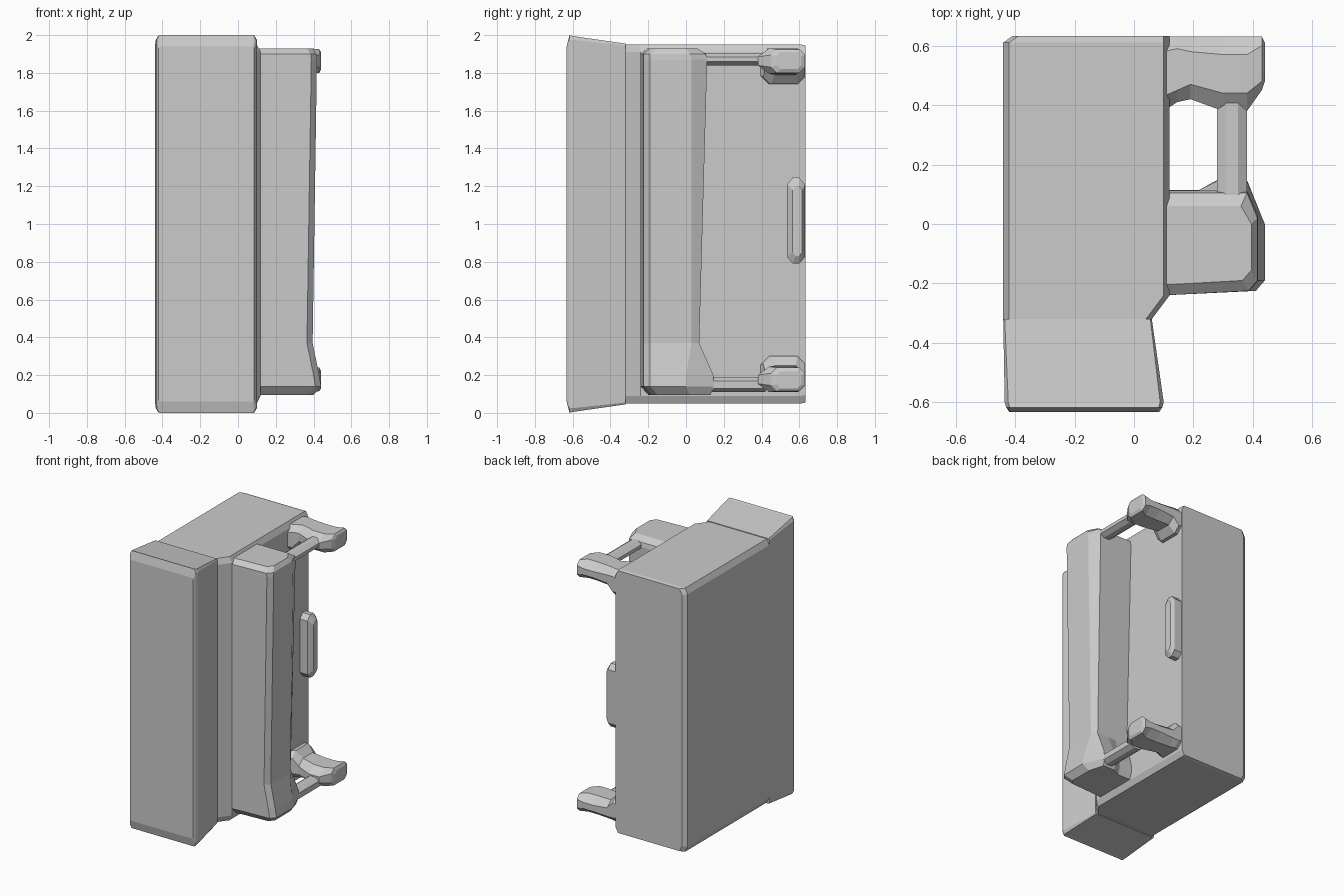
import bpy, bmesh
from mathutils import Vector


def loft(name, rings):
    """Solid through a list of equal-length point rings, capped at both ends."""
    bm = bmesh.new()
    vs = [[bm.verts.new(Vector(p)) for p in r] for r in rings]
    n = len(vs[0])
    for a, b in zip(vs, vs[1:]):
        for i in range(n):
            j = (i + 1) % n
            bm.faces.new((a[i], a[j], b[j], b[i]))
    bm.faces.new(vs[0])
    bm.faces.new(vs[-1])
    bmesh.ops.recalc_face_normals(bm, faces=bm.faces)
    me = bpy.data.meshes.new(name)
    bm.to_mesh(me)
    bm.free()
    ob = bpy.data.objects.new(name, me)
    bpy.context.collection.objects.link(ob)
    return ob


def chamfered(a0, a1, b0, b1, ca, cb):
    """Rectangle with cut corners as 2D points."""
    return [(a0 + ca, b0), (a1 - ca, b0), (a1, b0 + cb), (a1, b1 - cb),
            (a1 - ca, b1), (a0 + ca, b1), (a0, b1 - cb), (a0, b0 + cb)]


def along_y(y, *rect):
    return [(a, y, b) for a, b in chamfered(*rect)]


def along_x(x, *rect):
    return [(x, a, b) for a, b in chamfered(*rect)]


# Main box, with a slanted shoulder at the front right and cut rear edges
loft("main_body", [
    along_y(-0.32, -0.44, 0.06, 0.05, 1.95, 0.02, 0.04),
    along_y(-0.24, -0.44, 0.12, 0.05, 1.95, 0.02, 0.04),
    along_y(0.61, -0.44, 0.12, 0.05, 1.95, 0.02, 0.04),
    along_y(0.632, -0.41, 0.12, 0.055, 1.945, 0.02, 0.04)])

# Front block that flares towards the front
loft("front_block", [
    along_y(-0.32, -0.44, 0.06, 0.045, 1.955, 0.005, 0.01),
    along_y(-0.60, -0.435, 0.10, 0.005, 1.995, 0.012, 0.02),
    along_y(-0.617, -0.43, 0.095, 0.0, 2.0, 0.012, 0.025),
    along_y(-0.632, -0.42, 0.085, 0.06, 1.94, 0.005, 0.01)])


# Upright grip on the right side with a flared foot
def grip_ring(z, xr, front, mid, rear, toe, xe):
    return [(0.10, front, z), (xr - 0.03, front + 0.015, z), (xr, front + 0.05, z),
            (xr, mid, z), (xe, toe, z), (0.28, toe, z), (0.22, rear, z), (0.10, rear, z)]


loft("upright_grip", [
    grip_ring(0.095, 0.40, -0.20, 0.02, 0.10, 0.13, 0.37),
    grip_ring(0.14, 0.44, -0.24, 0.00, 0.115, 0.148, 0.38),
    grip_ring(0.20, 0.43, -0.24, 0.00, 0.115, 0.145, 0.38),
    grip_ring(0.37, 0.395, -0.24, 0.03, 0.07, 0.07, 0.37),
    grip_ring(1.87, 0.418, -0.24, 0.03, 0.112, 0.112, 0.38),
    grip_ring(1.90, 0.415, -0.24, 0.02, 0.105, 0.105, 0.38),
    grip_ring(1.93, 0.395, -0.205, 0.00, 0.06, 0.06, 0.36)])

# Rear brackets, the lower one a mirror image of the upper one
bracket = [
    along_x(0.10, 0.38, 0.63, 1.74, 1.93, 0.05, 0.05),
    along_x(0.145, 0.41, 0.63, 1.74, 1.93, 0.04, 0.04),
    along_x(0.19, 0.42, 0.63, 1.79, 1.93, 0.05, 0.04),
    along_x(0.30, 0.38, 0.63, 1.795, 1.93, 0.06, 0.045),
    along_x(0.38, 0.38, 0.63, 1.795, 1.93, 0.06, 0.045),
    along_x(0.43, 0.45, 0.63, 1.80, 1.925, 0.03, 0.03),
    along_x(0.44, 0.48, 0.61, 1.82, 1.91, 0.02, 0.02)]
loft("upper_bracket", bracket)
loft("lower_bracket", [[(x, y, 2.04 - z) for x, y, z in r] for r in bracket])

# Thin bars joining the grip to the brackets
for name, z0, z1 in (("upper_bar", 1.84, 1.905), ("lower_bar", 0.11, 0.19)):
    loft(name, [along_y(y, 0.28, 0.38, z0, z1, 0.03, 0.02) for y in (0.05, 0.42)])

# Small tab on the side wall
loft("side_tab", [
    along_x(0.10, 0.535, 0.63, 0.79, 1.245, 0.03, 0.035),
    along_x(0.18, 0.535, 0.63, 0.79, 1.245, 0.03, 0.035),
    along_x(0.205, 0.565, 0.615, 0.83, 1.20, 0.015, 0.02)])
